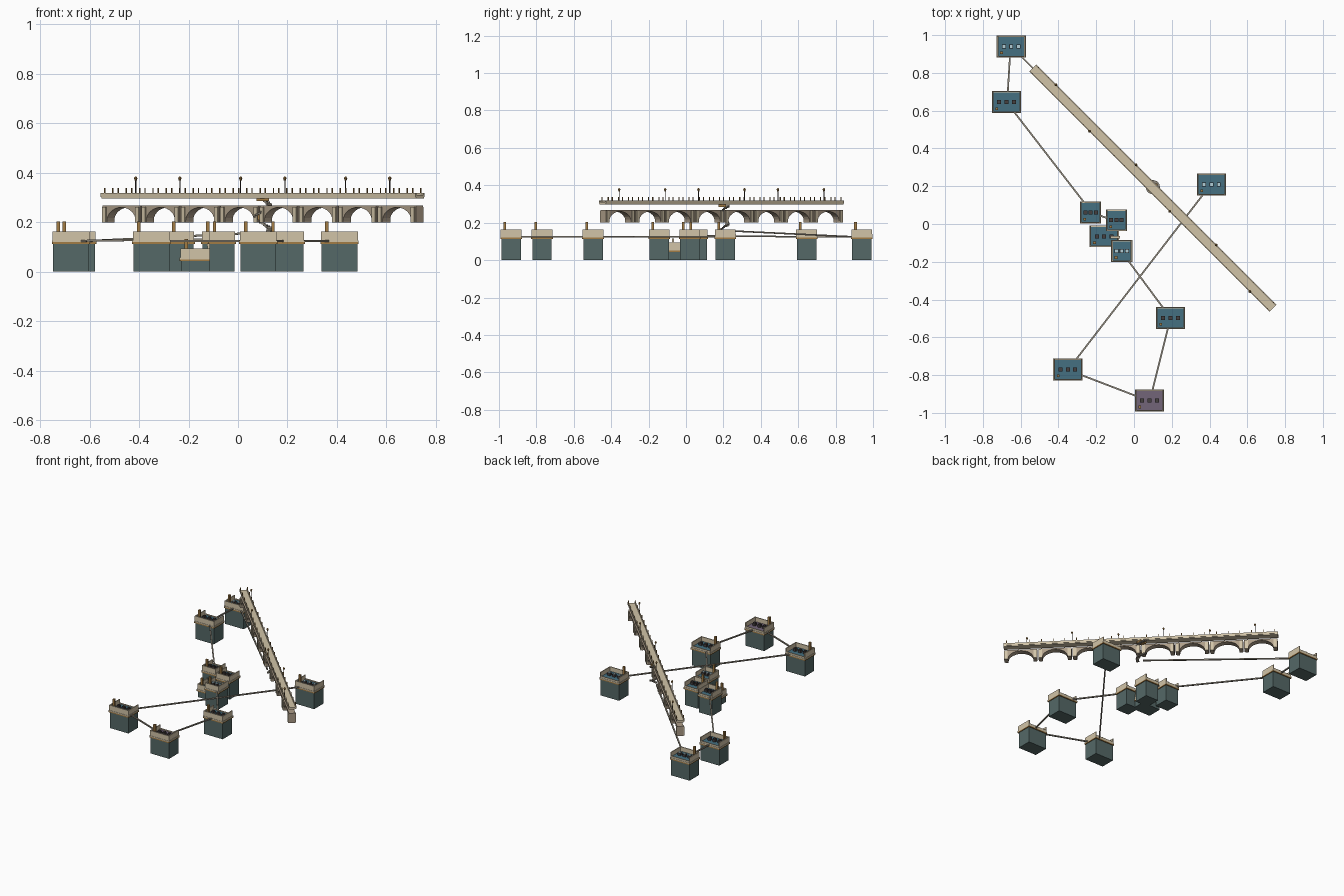
import bpy, bmesh
from math import pi, sin, cos, radians
from mathutils import Matrix, Vector

if "Cube" in bpy.data.objects:
    bpy.data.objects.remove(bpy.data.objects["Cube"])


def mat(name, r, g, b):
    m = bpy.data.materials.new(name)
    m.diffuse_color = (r, g, b, 1)
    m.use_nodes = True
    m.node_tree.nodes["Principled BSDF"].inputs["Base Color"].default_value = m.diffuse_color
    return m


CREAM = mat("cream_stone", 0.64, 0.55, 0.39)
TAUPE = mat("arch_stone", 0.42, 0.34, 0.25)
BODY = mat("teal_wall", 0.09, 0.14, 0.135)
ROOF = mat("blue_roof", 0.06, 0.16, 0.22)
PURPLE = mat("purple_roof", 0.17, 0.13, 0.19)
BROWN = mat("brass", 0.36, 0.2, 0.06)
DARK = mat("dark_metal", 0.06, 0.05, 0.05)
GLASS = mat("lit_glass", 0.45, 0.62, 0.68)
PATH = mat("walkway_stone", 0.3, 0.27, 0.22)


def finish(bm, name, material, matrix=Matrix()):
    bmesh.ops.recalc_face_normals(bm, faces=bm.faces)
    me = bpy.data.meshes.new(name)
    bm.to_mesh(me)
    bm.free()
    me.materials.append(material)
    ob = bpy.data.objects.new(name, me)
    ob.matrix_world = matrix
    bpy.context.collection.objects.link(ob)
    return ob


def boxes(name, items, material, matrix=Matrix()):
    """items: (centre, size) or (centre, size, turn about z)"""
    bm = bmesh.new()
    for it in items:
        rot = Matrix.Rotation(it[2], 4, "Z") if len(it) > 2 else Matrix()
        bmesh.ops.create_cube(bm, size=1, matrix=Matrix.Translation(it[0]) @ rot
                              @ Matrix.Diagonal((*it[1], 1)))
    return finish(bm, name, material, matrix)


def span(zlo, zhi, x, y, w, d):
    return ((x, y, (zlo + zhi) / 2), (w, d, zhi - zlo))


# Terrace blocks: name, x, y, width, depth, drop, roof, skylight
W, D = 0.155, 0.116
blocks = [
    ("north", -0.65, 0.94, W, D, 0, ROOF, GLASS),
    ("northwest", -0.675, 0.645, W, D, 0, ROOF, DARK),
    ("court_west", -0.23, 0.06, 0.112, D, 0, ROOF, DARK),
    ("court_east", -0.093, 0.02, 0.112, D, 0, ROOF, DARK),
    ("court_low", -0.158, -0.065, W, D, 0.07, ROOF, DARK),
    ("court_south", -0.065, -0.143, 0.112, D, 0, ROOF, GLASS),
    ("southeast", 0.193, -0.497, W, D, 0, ROOF, DARK),
    ("southwest", -0.35, -0.77, W, D, 0, ROOF, DARK),
    ("south", 0.082, -0.935, W, D, 0, PURPLE, DARK),
    ("east", 0.41, 0.21, W, D, 0, ROOF, GLASS),
]
for n, x, y, w, d, drop, roof, sky in blocks:
    z = 0.113 - drop
    boxes(n + "_wall", [span(0, z, x, y, w - 0.01, d - 0.012)], BODY)
    boxes(n + "_cornice", [span(z, z + 0.007, x, y, w, d)], BROWN)
    boxes(n + "_ledge", [span(z + 0.007, z + 0.014, x, y, w, d)], CREAM)
    boxes(n + "_roof", [span(z + 0.014, z + 0.019, x, y, w - 0.012, d - 0.012)], roof)
    # parapet, low at the back
    t, top = 0.006, z + 0.05
    boxes(n + "_parapet", [
        span(z + 0.014, top, x, y - d / 2 + t / 2 + 0.002, w - 0.006, t),
        span(z + 0.014, top, x - w / 2 + t / 2 + 0.003, y, t, d - 0.006),
        span(z + 0.014, top, x + w / 2 - t / 2 - 0.003, y, t, d - 0.006),
        span(z + 0.014, z + 0.026, x, y + d / 2 - t / 2 - 0.002, w - 0.006, t)], CREAM)
    # skylights with caps
    g = w * 0.25
    boxes(n + "_skylight_frame", [span(z + 0.019, z + 0.036, x + i * g, y, 0.021, 0.021)
                                  for i in (-1, 0, 1)], DARK)
    boxes(n + "_skylight_pane", [span(z + 0.036, z + 0.041, x + i * g, y, 0.015, 0.015)
                                 for i in (-1, 0, 1)], sky)
    # chimney
    cx = x - w / 2 + 0.026
    boxes(n + "_chimney", [span(z + 0.019, z + 0.09, cx, y - 0.034, 0.014, 0.014)], BROWN)


# Walkways joining the blocks
def beam(name, a, b, w=0.009, h=0.008):
    a, b = Vector(a), Vector(b)
    v = b - a
    bm = bmesh.new()
    bmesh.ops.create_cube(bm, size=1, matrix=Matrix.Translation((a + b) / 2)
                          @ v.to_track_quat("X", "Z").to_matrix().to_4x4()
                          @ Matrix.Diagonal((v.length, w, h, 1)))
    finish(bm, name, PATH)


Z = 0.125
links = [
    ((-0.657, 0.885, Z), (-0.668, 0.7, Z)),
    ((-0.632, 0.59, Z), (-0.265, 0.115, Z + 0.005)),
    ((-0.03, -0.195, Z), (0.155, -0.445, Z)),
    ((0.18, -0.55, Z), (0.098, -0.88, Z)),
    ((0.01, -0.91, Z), (-0.278, -0.8, Z)),
    ((-0.305, -0.715, Z), (0.365, 0.155, Z)),
    ((0.09, 0.2, 0.158), (-0.595, 0.885, Z)),
    ((-0.18, 0.045, 0.13), (-0.14, 0.03, 0.13)),
]
for i, (a, b) in enumerate(links):
    beam("walkway_%d" % i, a, b)

# Viaduct, laid along its own x axis
V = Matrix.Translation((0.1, 0.19, 0)) @ Matrix.Rotation(radians(-45), 4, "Z")
L = 1.8
boxes("deck", [span(0.297, 0.311, 0, 0, L, 0.046)], CREAM, V)
boxes("deck_kerb", [span(0.303, 0.319, 0, s * 0.023, L, 0.006) for s in (-1, 1)], CREAM, V)


def arch(name, x, half, y0, y1, zlo, zhi, ow, oh, material):
    pts = [(-half, zlo), (-half, zhi), (half, zhi), (half, zlo)]
    pts += [(ow * cos(pi * k / 14), zlo + 0.006 + oh * sin(pi * k / 14)) for k in range(15)]
    pts.insert(4, (ow, zlo))
    pts.append((-ow, zlo))
    bm = bmesh.new()
    f = bm.faces.new([bm.verts.new((x + a, y0, b)) for a, b in pts])
    r = bmesh.ops.extrude_face_region(bm, geom=[f])
    bmesh.ops.translate(bm, vec=(0, y1 - y0, 0),
                        verts=[v for v in r["geom"] if isinstance(v, bmesh.types.BMVert)])
    return finish(bm, name, material, V)


pitch = L / 8
for i in range(8):
    x = (i - 3.5) * pitch
    arch("arch_%d" % i, x, pitch / 2 - 0.004, -0.021, 0.021, 0.2, 0.268, 0.082, 0.054, TAUPE)
    # pilasters on each pier
    boxes("pier_%d" % i, [span(0.2, 0.262, x + s * (pitch / 2 - 0.018), t * 0.022, 0.02, 0.008)
                          for s in (-1, 1) for t in (-1, 1)], CREAM, V)

# Railing posts
boxes("railing_posts", [span(0.318, 0.338, (k - 11.5) * 0.0765, s * 0.023, 0.004, 0.004)
                        for k in range(24) for s in (-1, 1)], BROWN, V)

# Lamps on alternating sides
lamp_pos = [(-0.75 + 0.3 * k, 0.024 * (1 if k % 2 == 0 else -1)) for k in range(6)]
boxes("lamp_poles", [span(0.315, 0.374, x, y, 0.003, 0.003) for x, y in lamp_pos], DARK, V)
bm = bmesh.new()
for x, y in lamp_pos:
    for z, r1, r2, h in ((0.373, 0.004, 0.007, 0.01), (0.382, 0.008, 0.001, 0.008)):
        bmesh.ops.create_cone(bm, cap_ends=True, segments=6, radius1=r1, radius2=r2, depth=h,
                              matrix=Matrix.Translation((x, y, z)))
finish(bm, "lamp_lanterns", BROWN, V)

# Spiral stair below the deck
steps, C = 30, Vector((0.1, 0.195, 0))
items = []
for k in range(steps):
    a = radians(-60 + k * 18)
    z = 0.155 + 0.14 * k / (steps - 1)
    items.append(((C.x + 0.027 * cos(a), C.y + 0.027 * sin(a), z), (0.02, 0.014, 0.006), a))
boxes("spiral_steps", items, PATH)
boxes("stair_landing", [span(0.285, 0.297, C.x, C.y, 0.05, 0.04)], BROWN, Matrix())
boxes("stair_hanger", [span(0.21, 0.24, C.x - 0.015, C.y - 0.022, 0.012, 0.012)], BROWN)

# Court gate and stepped links
boxes("court_gate", [span(0.065, 0.11, -0.1 + s * 0.02, -0.07, 0.008, 0.01) for s in (-1, 1)]
      + [span(0.105, 0.115, -0.1, -0.07, 0.05, 0.012)], CREAM)
